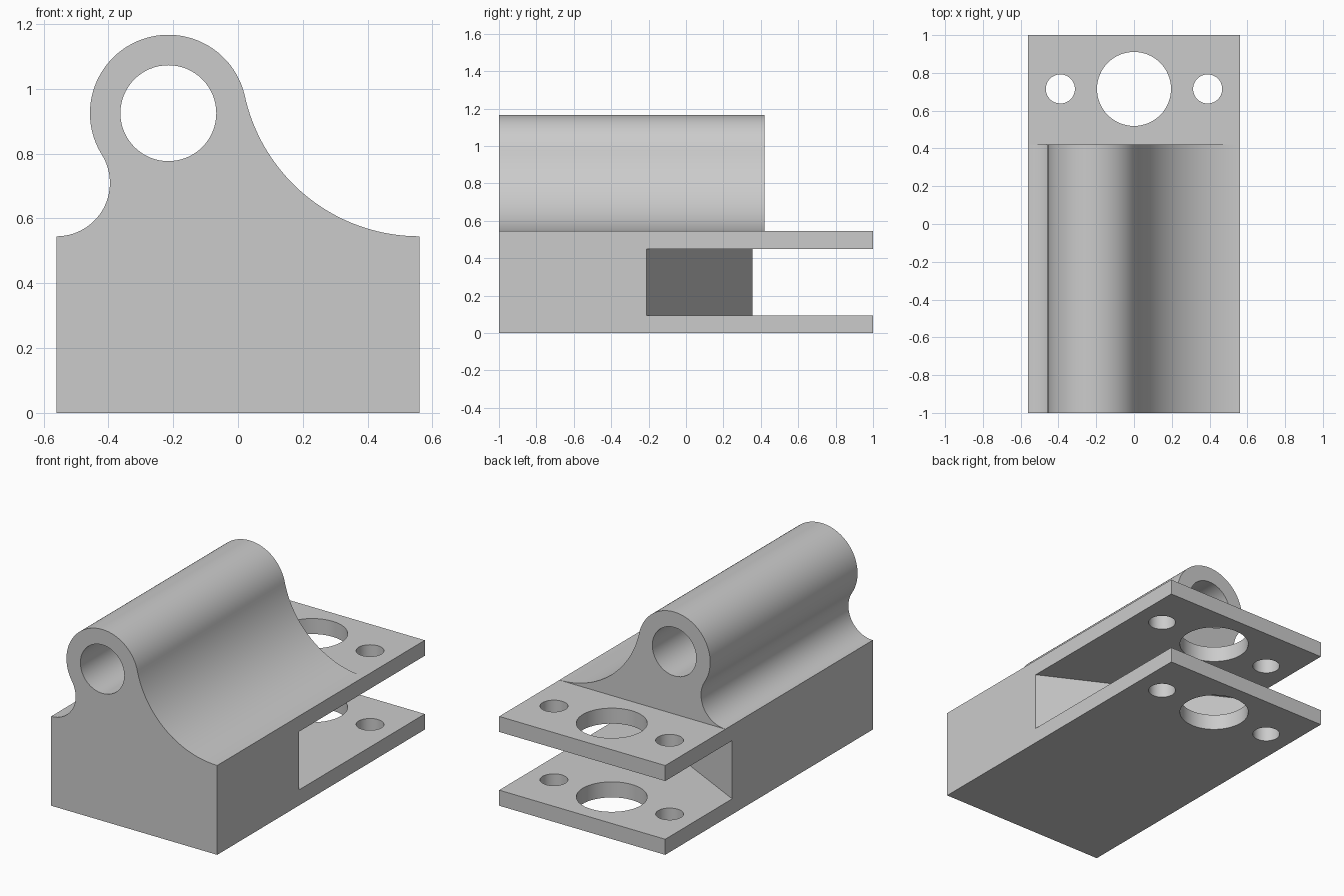
import bpy, bmesh
from math import sin, cos, pi, atan2, hypot
from mathutils import Vector

default = bpy.data.objects.get("Cube")
if default:
    bpy.data.objects.remove(default, do_unlink=True)

# Main dimensions
HALF_W, DECK, PLATE = 0.56, 0.545, 0.095
RIDGE_END = 0.42
TUBE_X, TUBE_Z, TUBE_R, BORE_R = -0.215, 0.925, 0.242, 0.148

grey = bpy.data.materials.new("machined grey")
grey.use_nodes = True
colour = (0.6, 0.6, 0.6, 1)
grey.diffuse_color = colour
grey.node_tree.nodes["Principled BSDF"].inputs["Base Color"].default_value = colour


def arc(cx, cy, r, a0, a1, n):
    return [(cx + r * cos(a0 + (a1 - a0) * i / n),
             cy + r * sin(a0 + (a1 - a0) * i / n)) for i in range(n + 1)]


def prism(name, points, axis, start, end):
    """Extrude a 2D outline: along y from (x, z) points or along z from (x, y) points."""
    bm = bmesh.new()
    place = (lambda p: (p[0], start, p[1])) if axis == "y" else (lambda p: (p[0], p[1], start))
    face = bm.faces.new([bm.verts.new(place(p)) for p in points])
    top = bmesh.ops.extrude_face_region(bm, geom=[face])["geom"]
    shift = Vector((0, end - start, 0) if axis == "y" else (0, 0, end - start))
    bmesh.ops.translate(bm, vec=shift, verts=[v for v in top if isinstance(v, bmesh.types.BMVert)])
    bmesh.ops.recalc_face_normals(bm, faces=bm.faces)
    mesh = bpy.data.meshes.new(name)
    bm.to_mesh(mesh)
    bm.free()
    mesh.materials.append(grey)
    obj = bpy.data.objects.new(name, mesh)
    bpy.context.collection.objects.link(obj)
    return obj


def cut(body, cutter):
    cutter.hide_render = True
    bpy.context.view_layer.objects.active = body
    mod = body.modifiers.new("cut", "BOOLEAN")
    mod.operation, mod.solver, mod.object = "DIFFERENCE", "EXACT", cutter
    bpy.ops.object.modifier_apply(modifier=mod.name)
    bpy.data.objects.remove(cutter, do_unlink=True)


def fillet_radius(run):
    # Arc tangent to the flat deck at the side and to the tube
    rise = TUBE_Z - DECK
    return (run ** 2 + rise ** 2 - TUBE_R ** 2) / (2 * (rise + TUBE_R))


# Cross-section: block, wide fillet, tube and narrow fillet
right_r = fillet_radius(HALF_W - TUBE_X)
left_r = fillet_radius(HALF_W + TUBE_X)
right_a = atan2(DECK + right_r - TUBE_Z, HALF_W - TUBE_X)
left_a = atan2(DECK + left_r - TUBE_Z, -HALF_W - TUBE_X) % (2 * pi)
outline = [(-HALF_W, 0), (HALF_W, 0)]
outline += arc(HALF_W, DECK + right_r, right_r, 1.5 * pi, pi + right_a, 40)
outline += arc(TUBE_X, TUBE_Z, TUBE_R, right_a, left_a, 64)[1:]
outline += arc(-HALF_W, DECK + left_r, left_r, left_a - pi, -pi / 2, 32)[1:]
body = prism("clevis_bracket", outline, "y", -1, 1)

# Tube bore
cut(body, prism("bore_cutter", arc(TUBE_X, TUBE_Z, BORE_R, 0, 2 * pi, 64)[:-1], "y", -1.2, 1.2))

# Clear the deck behind the ridge
deck = DECK - 0.0005
cut(body, prism("deck_cutter", [(-1, deck), (1, deck), (1, 2), (-1, 2)], "y", RIDGE_END, 1.2))

# Slot between the two plates, with a slanted inner wall
near, far = 0.355, -0.21
slope = (far - near) / (2 * HALF_W)
wall = lambda x: near + slope * (x + HALF_W)
cut(body, prism("slot_cutter", [(-1, wall(-1)), (1, wall(1)), (1, 1.2), (-1, 1.2)],
                "z", PLATE, DECK - PLATE))

# Pin hole and two bolt holes through both plates
for x, r in ((0, 0.196), (-0.39, 0.077), (0.39, 0.077)):
    cut(body, prism("hole_cutter", arc(x, 0.715, r, 0, 2 * pi, 64)[:-1], "z", -0.2, 0.8))

# Smooth curved walls, keep sharp edges
bpy.ops.object.select_all(action="DESELECT")
body.select_set(True)
bpy.context.view_layer.objects.active = body
bpy.ops.object.shade_smooth_by_angle(angle=pi / 6)
